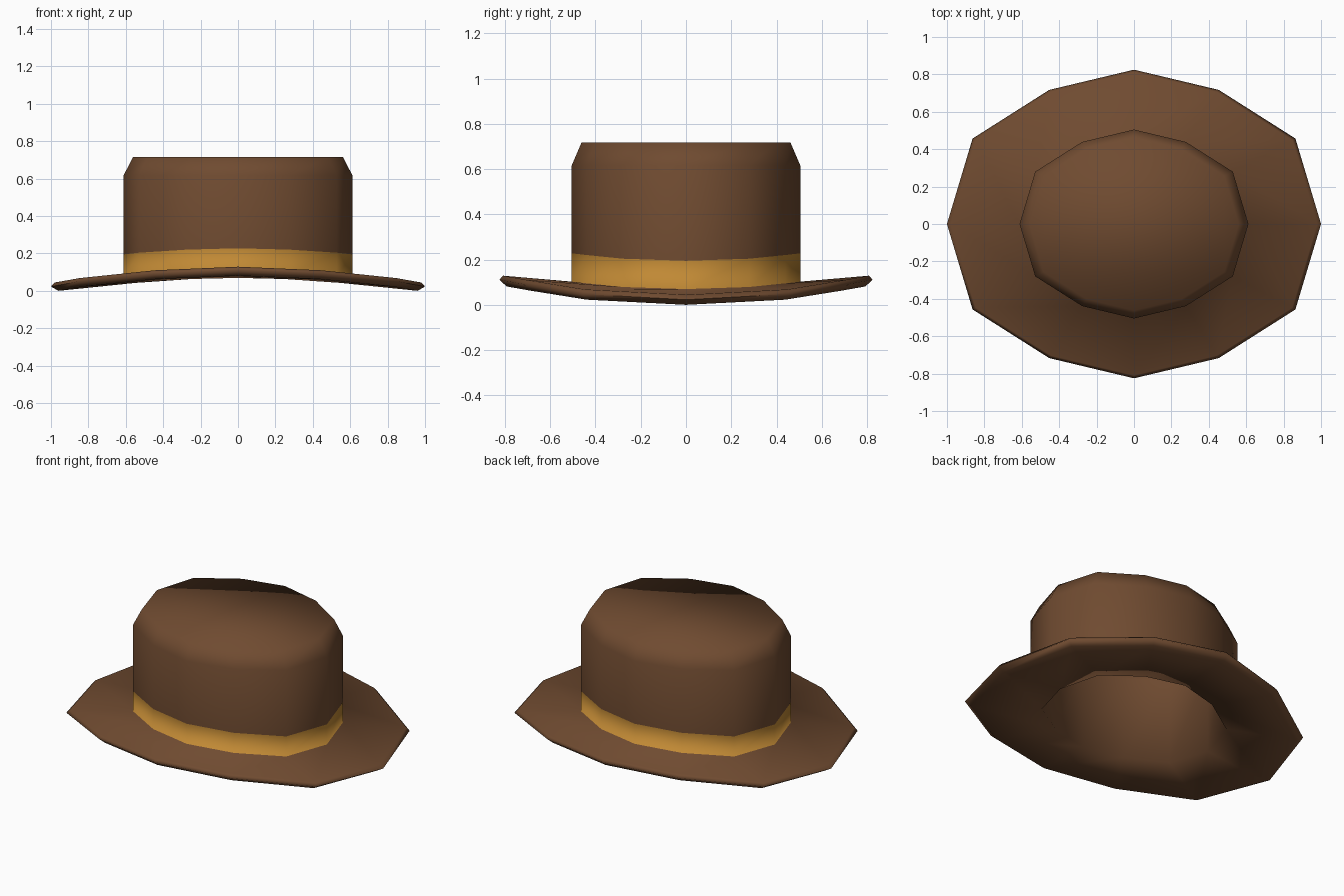
import bpy, bmesh, math

old = bpy.data.objects.get("Cube")
if old:
    bpy.data.objects.remove(old, do_unlink=True)

# One quarter of the twelve-sided oval, from the side to the front
QUARTER = [(1, 0), (0.863, 0.457), (0.453, 0.717), (0, 0.825)]
RIGHT_HALF = QUARTER + [(-x, y) for x, y in QUARTER[2:0:-1]]
OVAL = RIGHT_HALF + [(-x, -y) for x, y in RIGHT_HALF]
SIDES = len(OVAL)


def material(name, rgb):
    mat = bpy.data.materials.new(name)
    mat.use_nodes = True
    mat.diffuse_color = (*rgb, 1)
    bsdf = next(n for n in mat.node_tree.nodes if n.type == 'BSDF_PRINCIPLED')
    bsdf.inputs["Base Color"].default_value = (*rgb, 1)
    bsdf.inputs["Roughness"].default_value = 0.8
    return mat


def ring(bm, scale, height, bent):
    """Oval ring; bent rings droop at the sides and lift at front and back."""
    verts = []
    for px, py in OVAL:
        x, y, z = scale * px, scale * py, height
        if bent:
            z += 0.086 - 0.043 * x * x + 0.066 * y * y
        verts.append(bm.verts.new((x, y, z)))
    return verts


# Section from the lining, round the brim edge, to the top: scale, height, bent
section = [
    (0.505, 0.65, False),   # lining top
    (0.545, 0.58, False),   # lining shoulder
    (0.545, -0.03, True),   # opening
    (0.96, -0.046, True),   # brim underside
    (1.00, -0.02, True),    # brim edge
    (0.98, 0.0, True),
    (0.612, 0.0, True),     # foot of the crown
    (0.612, 0.125, True),   # top of the band
    (0.612, 0.617, False),  # crown shoulder
    (0.56, 0.717, False),   # crown top
]
BAND = 6

bm = bmesh.new()
rings = [ring(bm, *row) for row in section]
for k in range(len(rings) - 1):
    lower, upper = rings[k], rings[k + 1]
    for i in range(SIDES):
        j = (i + 1) % SIDES
        face = bm.faces.new((lower[i], lower[j], upper[j], upper[i]))
        face.material_index = 1 if k == BAND else 0

# Flat ceiling of the lining and flat crown top
bm.faces.new(rings[0])
bm.faces.new(rings[-1])

bmesh.ops.recalc_face_normals(bm, faces=bm.faces)
mesh = bpy.data.meshes.new("hat")
bm.to_mesh(mesh)
bm.free()
mesh.materials.append(material("brown felt", (0.16, 0.07, 0.03)))
mesh.materials.append(material("golden band", (0.53, 0.25, 0.035)))

hat = bpy.data.objects.new("hat", mesh)
bpy.context.collection.objects.link(hat)
bpy.ops.object.select_all(action='DESELECT')
hat.select_set(True)
bpy.context.view_layer.objects.active = hat
bpy.ops.object.shade_smooth_by_angle(angle=math.radians(100))
